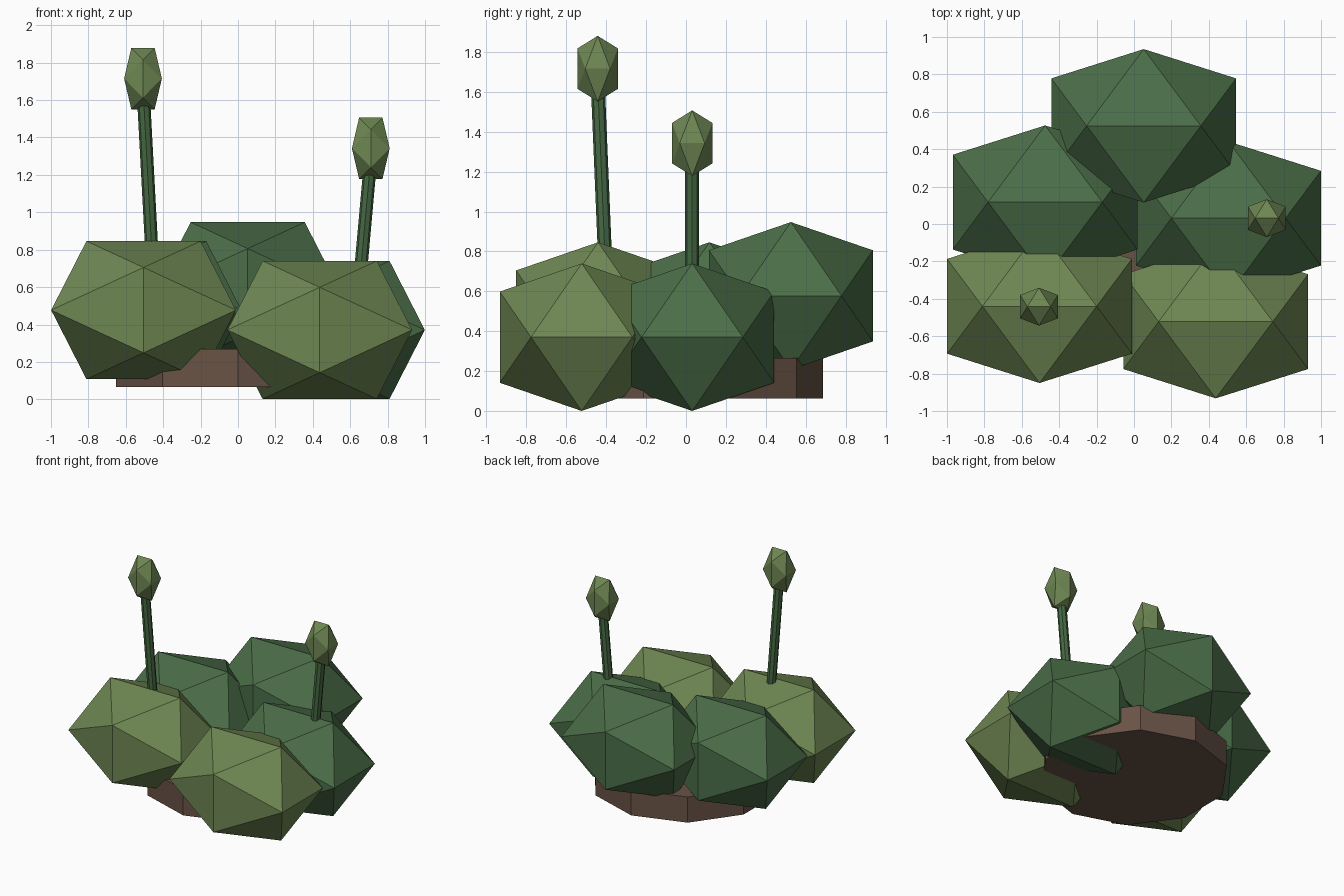
import bpy, bmesh
from mathutils import Vector

if "Cube" in bpy.data.objects:
    bpy.data.objects.remove(bpy.data.objects["Cube"])

T = (1 + 5 ** 0.5) / 2


def material(name, rgb):
    m = bpy.data.materials.new(name)
    m.diffuse_color = (*rgb, 1)
    m.use_nodes = True
    m.node_tree.nodes["Principled BSDF"].inputs["Base Color"].default_value = m.diffuse_color
    return m


LIGHT = material("light_leaf", (0.155, 0.24, 0.085))
DARK = material("dark_leaf", (0.07, 0.155, 0.065))
STEM = material("stem_green", (0.06, 0.14, 0.055))
SOIL = material("soil_brown", (0.14, 0.085, 0.06))


def finish(name, bm, mat):
    bmesh.ops.recalc_face_normals(bm, faces=bm.faces)
    me = bpy.data.meshes.new(name)
    bm.to_mesh(me)
    bm.free()
    me.materials.append(mat)
    ob = bpy.data.objects.new(name, me)
    bpy.context.collection.objects.link(ob)
    return ob


def icosahedron(name, centre, half, mat):
    """Icosahedron with its top edge along x, sized by half extents."""
    bm = bmesh.new()
    for a in (-1, 1):
        for b in (-1, 1):
            for p in ((a / T, 0, b), (0, a, b / T), (a, b / T, 0)):
                bm.verts.new([c + h * q for c, h, q in zip(centre, half, p)])
    bmesh.ops.convex_hull(bm, input=bm.verts)
    return finish(name, bm, mat)


def rod(name, start, end, radius, sides, mat):
    """Straight prism between two points, with a corner facing -y."""
    start, end = Vector(start), Vector(end)
    bm = bmesh.new()
    bmesh.ops.create_cone(bm, cap_ends=True, segments=sides, radius1=radius,
                          radius2=radius, depth=(end - start).length)
    ob = finish(name, bm, mat)
    turn = Vector((0, 0, 1)).rotation_difference(end - start)
    ob.data.transform(turn.to_matrix().to_4x4())
    ob.location = (start + end) / 2
    return ob


# Soil mound: ten-sided disc
rod("soil_base", (0, 0, 0.065), (0, 0, 0.268), 0.685, 10, SOIL)

# Leaf clumps
CLUMP = (0.494, 0.41, 0.369)
for name, centre, mat in (
    ("clump_front_left", (-0.505, -0.44, 0.477), LIGHT),
    ("clump_front_right", (0.437, -0.522, 0.371), LIGHT),
    ("clump_right", (0.505, 0.031, 0.371), DARK),
    ("clump_left", (-0.475, 0.117, 0.477), DARK),
    ("clump_back", (0.052, 0.525, 0.578), DARK),
):
    icosahedron(name, centre, CLUMP, mat)

# Stalks with buds on top
for side, foot, top, bud in (
    ("left", (-0.44, -0.39, 0.40), (-0.507, -0.442, 1.65), (-0.508, -0.442, 1.715)),
    ("right", (0.63, 0.031, 0.40), (0.709, 0.031, 1.28), (0.71, 0.031, 1.342)),
):
    rod("stalk_" + side, foot, top, 0.035, 8, STEM)
    icosahedron("bud_" + side, bud, (0.101, 0.101, 0.164), LIGHT)
